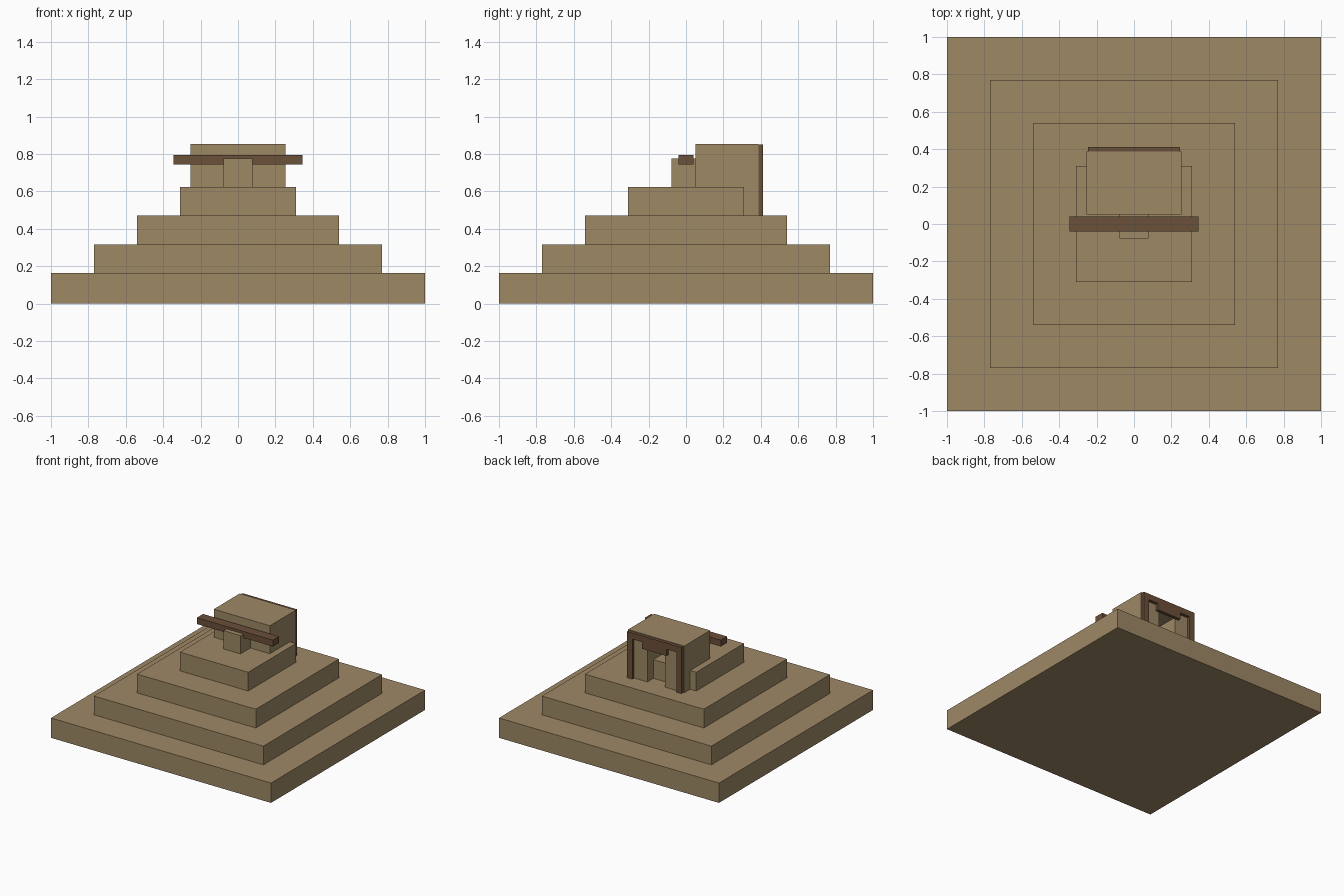
import bpy, bmesh

if "Cube" in bpy.data.objects:
    bpy.data.objects.remove(bpy.data.objects["Cube"])


def material(name, rgb):
    m = bpy.data.materials.new(name)
    m.diffuse_color = (*rgb, 1.0)
    m.use_nodes = True
    m.node_tree.nodes["Principled BSDF"].inputs["Base Color"].default_value = m.diffuse_color
    return m


STONE = material("tan_stone", (0.342, 0.25, 0.13))
WOOD = material("dark_wood", (0.147, 0.08, 0.042))


def prism(name, profile, y0, y1, mat):
    """Extrude an x-z outline from y0 back to y1."""
    bm = bmesh.new()
    face = bm.faces.new([bm.verts.new((x, y0, z)) for x, z in profile])
    ext = bmesh.ops.extrude_face_region(bm, geom=[face])
    verts = [g for g in ext["geom"] if isinstance(g, bmesh.types.BMVert)]
    bmesh.ops.translate(bm, vec=(0, y1 - y0, 0), verts=verts)
    bmesh.ops.recalc_face_normals(bm, faces=bm.faces)
    mesh = bpy.data.meshes.new(name)
    bm.to_mesh(mesh)
    bm.free()
    mesh.materials.append(mat)
    obj = bpy.data.objects.new(name, mesh)
    bpy.context.collection.objects.link(obj)
    return obj


def block(name, half_x, y0, y1, z0, z1, mat):
    return prism(name, [(-half_x, z0), (half_x, z0), (half_x, z1), (-half_x, z1)],
                 y0, y1, mat)


# Four stepped tiers
levels = [0, 0.163, 0.317, 0.471, 0.625]
for i, h in enumerate([1.0, 0.77, 0.54, 0.31]):
    block(f"tier_{i + 1}", h, -h, h, levels[i], levels[i + 1], STONE)

# Altar block with a cross beam lying over it
block("altar", 0.078, -0.078, 0.078, 0.625, 0.775, STONE)
block("cross_beam", 0.345, -0.04, 0.04, 0.743, 0.795, WOOD)

# Shrine with a doorway recess cut in from the back
shrine = block("shrine", 0.255, 0.05, 0.387, 0.471, 0.855, STONE)
cutter = block("doorway_cutter", 0.08, 0.1, 0.6, 0.3, 0.76, STONE)
cutter.hide_render = True
cutter.hide_viewport = True
cut = shrine.modifiers.new("doorway", 'BOOLEAN')
cut.operation = 'DIFFERENCE'
cut.solver = 'EXACT'
cut.object = cutter

# Wooden door surround with a stepped lintel
half = [(0.11, 0.745), (0.11, 0.80), (0.20, 0.80), (0.20, 0.471), (0.247, 0.471), (0.247, 0.85)]
prism("door_surround", half + [(-x, z) for x, z in reversed(half)], 0.387, 0.412, WOOD)
